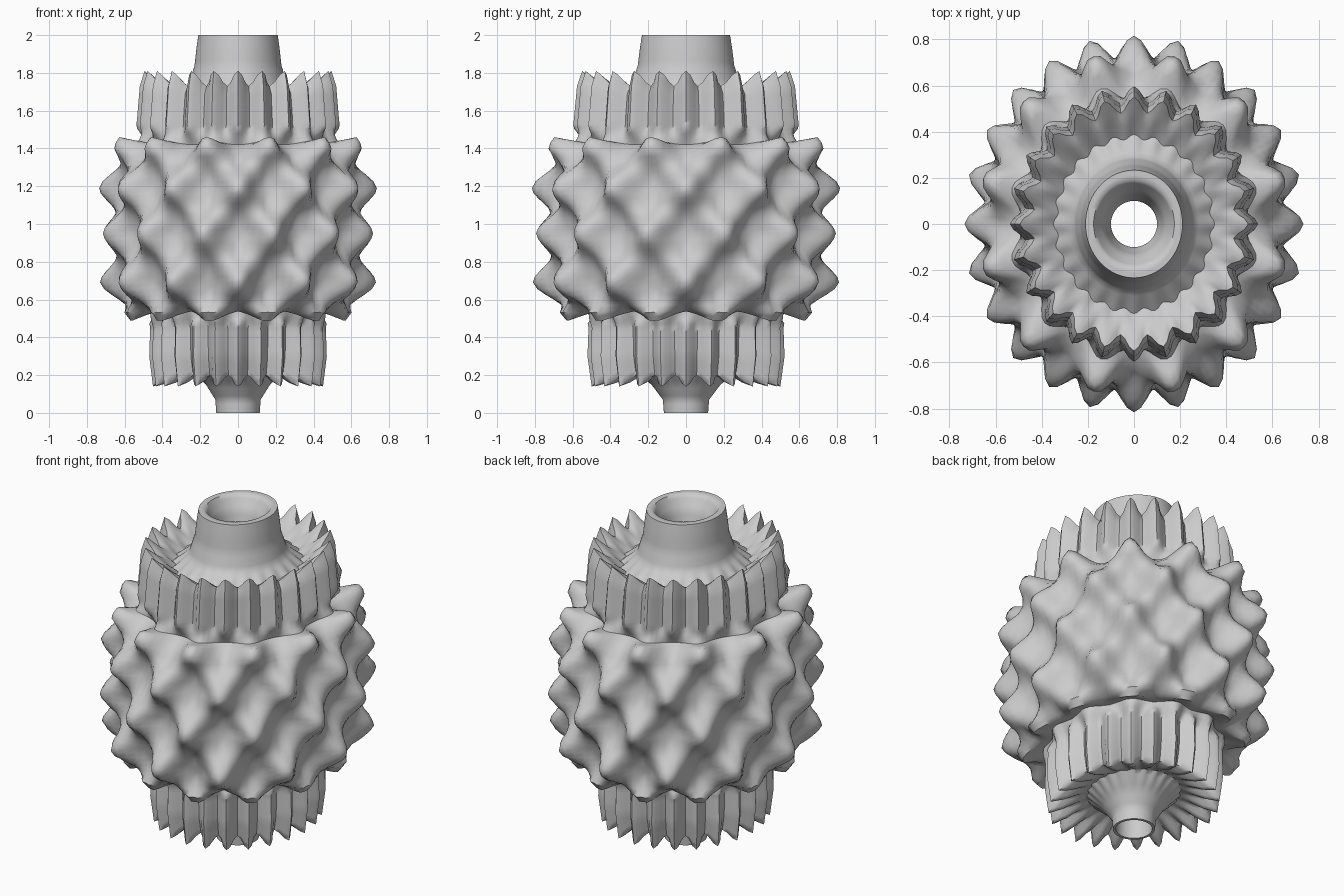
import bpy, bmesh, math

if "Cube" in bpy.data.objects:
    bpy.data.objects.remove(bpy.data.objects["Cube"])

SEGS = 144      # points around
STUDS = 12      # studs per row, rows are staggered
Y_STRETCH = 1.11
ROWS = [0.15, 0.31, 0.49, 0.69, 0.95, 1.19, 1.40, 1.60, 1.78]   # heights of stud rows

# radius, height, bump depth, vertical tip offset
OUTER = [
    (0.10, 0.00, 0, 0), (0.115, 0.00, 0, 0), (0.12, 0.07, 0, 0), (0.17, 0.15, 0, 0),
    (0.24, 0.23, 0.01, 0),
    (0.34, 0.21, 0.04, -0.05), (0.39, 0.20, 0.06, -0.06), (0.41, 0.30, 0.06, 0),   # lower tier
    (0.415, 0.45, 0.05, 0), (0.44, 0.54, 0.05, 0),
    (0.49, 0.54, 0.13, -0.07), (0.53, 0.56, 0.15, -0.05),                        # middle tier
    (0.58, 0.69, 0.15, 0), (0.60, 0.95, 0.14, 0), (0.595, 1.19, 0.14, 0),
    (0.56, 1.36, 0.14, 0.05), (0.52, 1.40, 0.13, 0.06), (0.48, 1.42, 0.07, 0.02),
    (0.475, 1.55, 0.06, 0), (0.46, 1.69, 0.06, 0.04), (0.435, 1.73, 0.06, 0.08),   # upper tier
    (0.39, 1.71, 0.05, 0.05), (0.33, 1.67, 0.02, 0),
    (0.26, 1.74, 0, 0), (0.23, 1.84, 0, 0), (0.22, 1.93, 0, 0), (0.21, 2.00, 0, 0),  # neck
    (0.175, 2.00, 0, 0), (0.13, 1.92, 0, 0), (0.10, 1.80, 0, 0), (0.10, 0.90, 0, 0),
]


def row_at(z):
    """Stud row number (fractional) at a height."""
    for i in range(len(ROWS) - 1):
        if z < ROWS[i + 1] or i == len(ROWS) - 2:
            t = (z - ROWS[i]) / (ROWS[i + 1] - ROWS[i])
            return min(max(i + t, 0), len(ROWS) - 1)


def bump(angle, z):
    """Diamond lattice of studs on the middle tier, upright ribs on the end tiers, 0 to 1."""
    a = STUDS * (angle + math.pi / 2) / (2 * math.pi) + 0.5
    v = row_at(z)
    c1 = abs(math.cos(math.pi * (a + v / 2))) ** 2.5
    c2 = abs(math.cos(math.pi * (a - v / 2))) ** 2.5
    lattice = 0.4 * max(c1, c2) + 0.6 * c1 * c2
    rib = 0.5 + 0.5 * math.cos(2 * STUDS * (angle + math.pi / 2))
    mix = min(1, max(0, (0.53 - z) / 0.06, (z - 1.43) / 0.08))
    return lattice + (rib - lattice) * mix


# Resample the profile finely
profile = []
for p, q in zip(OUTER, OUTER[1:] + OUTER[:1]):
    n = max(1, math.ceil(math.hypot(q[0] - p[0], q[1] - p[1]) / 0.03))
    for k in range(n):
        profile.append([p[i] + (q[i] - p[i]) * k / n for i in range(4)])

# Body: closed revolved profile, studded and pierced by the central hole
bm = bmesh.new()
rings = []
for r, z, depth, lift in profile:
    ring = []
    for s in range(SEGS):
        ang = 2 * math.pi * s / SEGS
        b = bump(ang, z) if depth else 0
        rad = r + depth * b
        stretch = 1 + (Y_STRETCH - 1) * min(1, max(0, (rad - 0.1) / 0.1))
        ring.append(bm.verts.new((rad * math.cos(ang), rad * math.sin(ang) * stretch,
                                  z + lift * b)))
    rings.append(ring)
for i in range(len(rings)):
    lo, hi = rings[i], rings[(i + 1) % len(rings)]
    for s in range(SEGS):
        t = (s + 1) % SEGS
        bm.faces.new((lo[s], lo[t], hi[t], hi[s]))
bmesh.ops.recalc_face_normals(bm, faces=bm.faces)
mesh = bpy.data.meshes.new("studded_body")
bm.to_mesh(mesh)
bm.free()
body = bpy.data.objects.new("studded_body", mesh)
bpy.context.collection.objects.link(body)
bpy.context.view_layer.objects.active = body
body.select_set(True)
bpy.ops.object.shade_smooth_by_angle(angle=math.radians(60))
